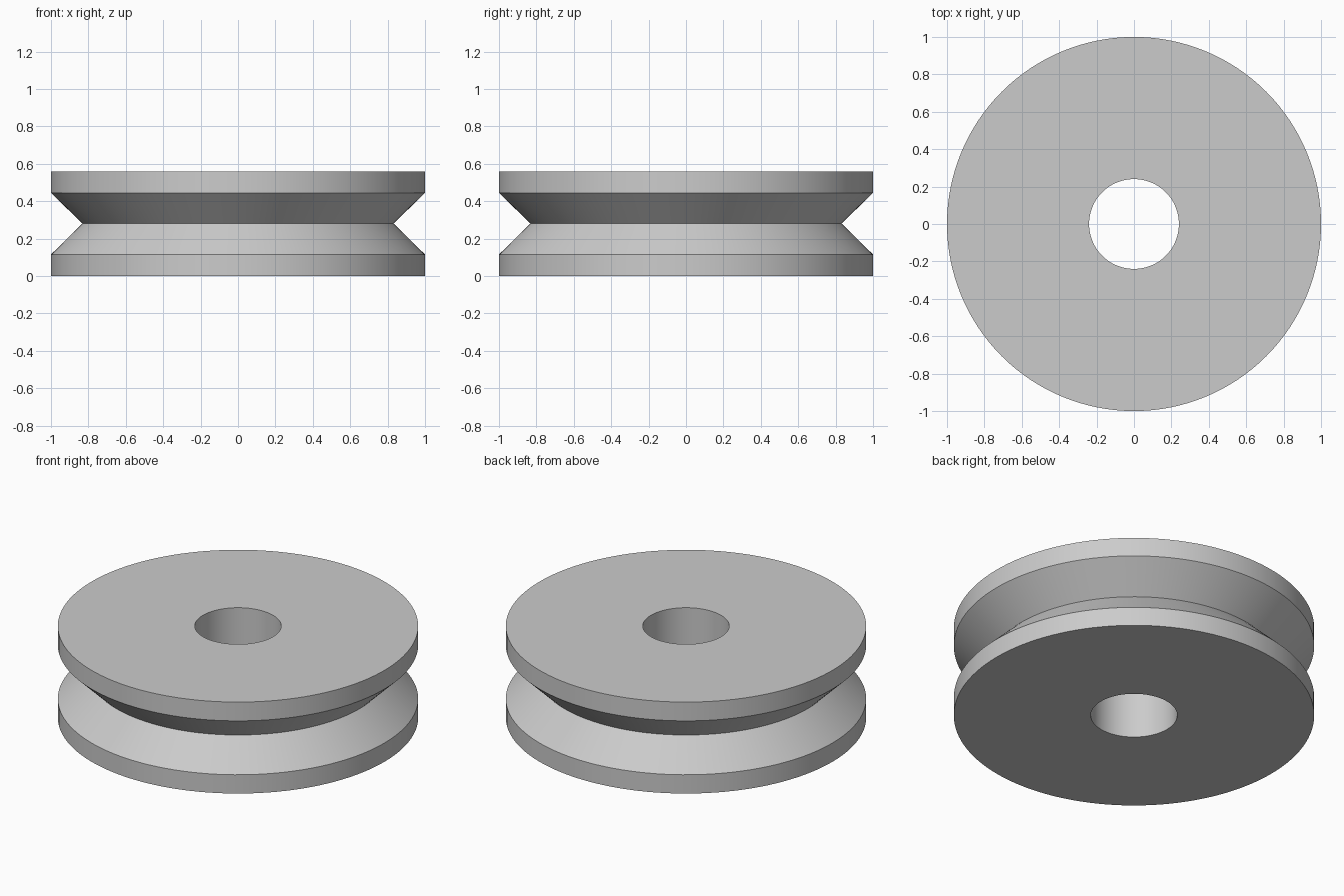
import bpy
import bmesh
import math
from mathutils import Matrix, Vector

cube = bpy.data.objects.get("Cube")
if cube:
    bpy.data.objects.remove(cube, do_unlink=True)

SEGMENTS = 128
HEIGHT = 0.56
BORE = 0.24

grey = bpy.data.materials.new("plain grey")
grey.use_nodes = True
colour = (0.6, 0.6, 0.6, 1)
grey.diffuse_color = colour
grey.node_tree.nodes["Principled BSDF"].inputs["Base Color"].default_value = colour

# Closed cross-section: bore, flat faces, rims and V groove (radius, height)
profile = [
    (BORE, 0), (1, 0), (1, 0.115), (0.832, HEIGHT / 2),
    (1, HEIGHT - 0.115), (1, HEIGHT), (BORE, HEIGHT),
]

# Revolve the cross-section around the axle
bm = bmesh.new()
verts = [bm.verts.new((r, 0, z)) for r, z in profile]
edges = [bm.edges.new((a, b)) for a, b in zip(verts, verts[1:] + verts[:1])]
bmesh.ops.spin(bm, geom=verts + edges, cent=(0, 0, 0), axis=(0, 0, 1),
               angle=math.tau, steps=SEGMENTS, use_merge=True)
bmesh.ops.remove_doubles(bm, verts=bm.verts, dist=0.0001)
bmesh.ops.recalc_face_normals(bm, faces=bm.faces)

mesh = bpy.data.meshes.new("grooved_wheel")
bm.to_mesh(mesh)
bm.free()
mesh.materials.append(grey)
wheel = bpy.data.objects.new("grooved_wheel", mesh)
bpy.context.collection.objects.link(wheel)

# Smooth round walls, crisp rims
bpy.ops.object.select_all(action="DESELECT")
wheel.select_set(True)
bpy.context.view_layer.objects.active = wheel
bpy.ops.object.shade_smooth_by_angle(angle=math.radians(30))
